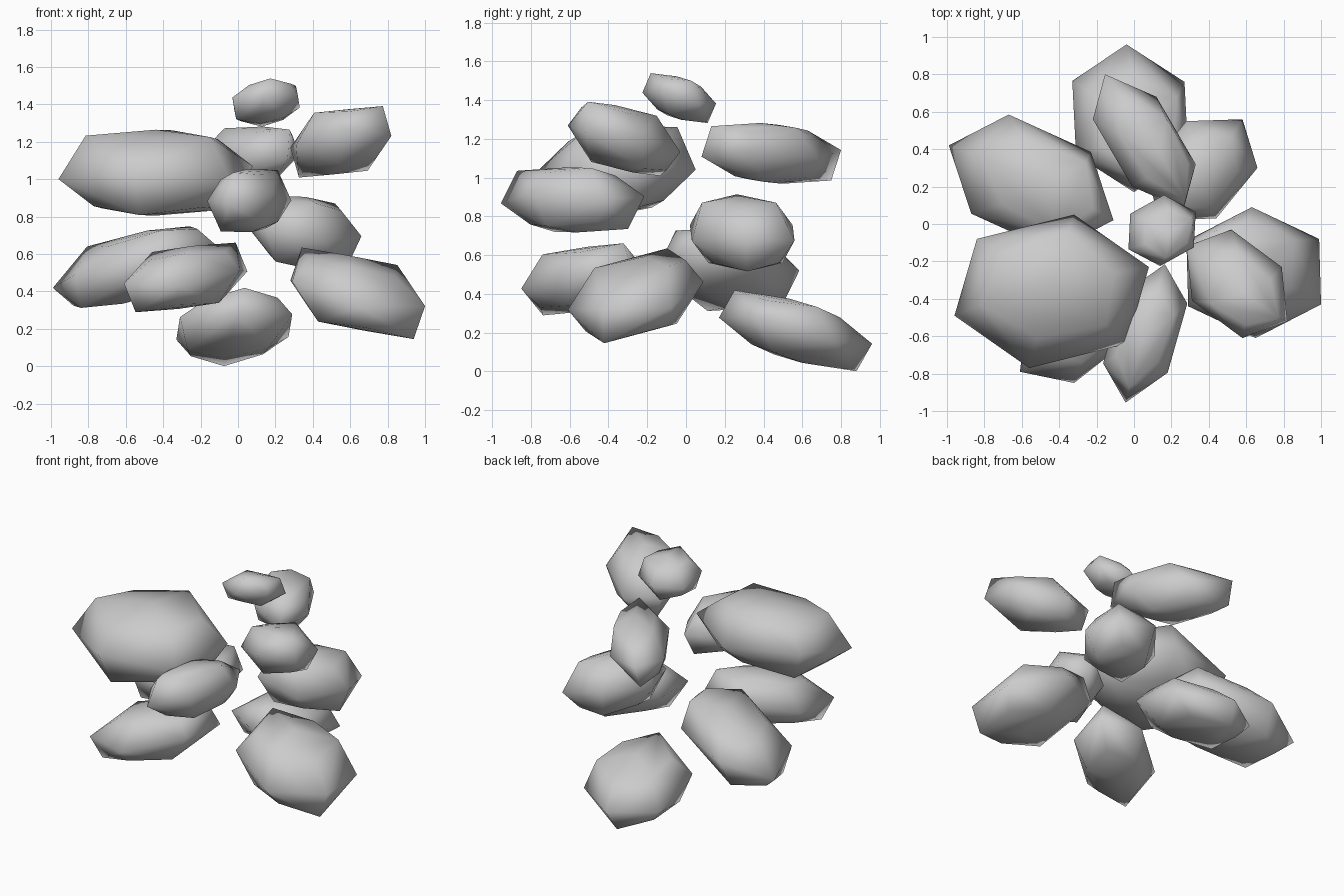
import bpy
import bmesh
from mathutils import Vector

default_cube = bpy.data.objects.get("Cube")
if default_cube:
    bpy.data.objects.remove(default_cube, do_unlink=True)

# Proportions shared by all stones: (spread, height) of the strong and weak shoulders
STRONG_SHOULDER = (0.72, 1.0)
WEAK_SHOULDER = (0.64, 0.84)
PEAK_HEIGHT = 1.12
RIM_ZIGZAG = 0.12


def make_material(name, colour):
    material = bpy.data.materials.new(name)
    material.use_nodes = True
    material.diffuse_color = colour
    material.node_tree.nodes["Principled BSDF"].inputs["Base Color"].default_value = colour
    return material


stone_grey = make_material("stone grey", (0.6, 0.6, 0.6, 1.0))


def make_stone(name, centre, first_corner, third_corner, cap, first_is_top):
    """Stone wrapped around a six-cornered rim, with shoulders above and below it.
    The cap offset leads from the centre to the middle of the top side."""
    first, third, cap = Vector(first_corner), Vector(third_corner), Vector(cap)
    half = [first, first + third, third]
    corners = half + [-corner for corner in half]

    # Peaks, rim corners and shoulders
    points = [cap * PEAK_HEIGHT, -cap * PEAK_HEIGHT]
    for index, corner in enumerate(corners):
        strong_side = 1 if (index % 2 == 0) == first_is_top else -1
        points.append(corner - Vector((0, 0, strong_side * RIM_ZIGZAG * cap.z)))
        for side in (1, -1):
            spread, height = STRONG_SHOULDER if side == strong_side else WEAK_SHOULDER
            points.append(corner * spread + cap * side * height)

    # Wrap the points in a closed skin
    bm = bmesh.new()
    for point in points:
        bm.verts.new(point)
    bmesh.ops.convex_hull(bm, input=bm.verts[:])
    loose = [vert for vert in bm.verts if not vert.link_faces]
    bmesh.ops.delete(bm, geom=loose, context='VERTS')
    bmesh.ops.recalc_face_normals(bm, faces=bm.faces[:])
    for face in bm.faces:
        face.smooth = True

    mesh = bpy.data.meshes.new(name)
    bm.to_mesh(mesh)
    bm.free()
    mesh.materials.append(stone_grey)
    stone = bpy.data.objects.new(name, mesh)
    stone.location = centre
    bpy.context.collection.objects.link(stone)
    return stone


# Upper stones
make_stone("top_small_stone", centre=(0.15, -0.035, 1.41),
           first_corner=(0.17, -0.09, 0.025), third_corner=(0.01, 0.19, -0.04),
           cap=(0.03, -0.01, 0.1), first_is_top=False)
make_stone("upper_left_stone", centre=(0.55, -0.32, 1.2),
           first_corner=(0.27, -0.2, 0.05), third_corner=(-0.03, 0.29, -0.05),
           cap=(0.03, -0.04, 0.155), first_is_top=True)
make_stone("upper_back_stone", centre=(0.055, 0.44, 1.125),
           first_corner=(0.275, -0.12, -0.01), third_corner=(-0.21, 0.36, 0),
           cap=(0.07, -0.05, 0.14), first_is_top=False)
make_stone("large_right_stone", centre=(-0.44, -0.36, 1.035),
           first_corner=(0.52, 0.13, 0.01), third_corner=(-0.4, 0.28, 0.02),
           cap=(0, 0.02, 0.205), first_is_top=False)

# Middle stones
make_stone("middle_front_stone", centre=(0.06, -0.585, 0.885),
           first_corner=(0.225, 0.16, 0.02), third_corner=(-0.12, 0.21, -0.02),
           cap=(-0.01, -0.02, 0.15), first_is_top=True)
make_stone("middle_back_stone", centre=(0.36, 0.29, 0.715),
           first_corner=(0.3, 0.01, -0.04), third_corner=(-0.08, 0.26, 0.02),
           cap=(0, -0.02, 0.17), first_is_top=False)
make_stone("middle_right_stone", centre=(-0.55, 0.22, 0.53),
           first_corner=(0.44, -0.2, 0.09), third_corner=(-0.12, 0.365, -0.03),
           cap=(0.06, -0.01, 0.175), first_is_top=False)

# Lower stones
make_stone("lower_front_stone", centre=(-0.28, -0.53, 0.475),
           first_corner=(0.29, -0.06, 0.02), third_corner=(0.04, 0.32, 0.03),
           cap=(0.03, 0.02, 0.15), first_is_top=False)
make_stone("lower_left_stone", centre=(0.64, -0.26, 0.39),
           first_corner=(0.36, -0.17, -0.09), third_corner=(-0.01, 0.35, 0.05),
           cap=(-0.04, 0.04, 0.18), first_is_top=False)
make_stone("bottom_back_stone", centre=(-0.02, 0.565, 0.21),
           first_corner=(0.29, 0.195, -0.035), third_corner=(-0.31, 0.2, -0.05),
           cap=(0.04, -0.03, 0.148), first_is_top=True)
